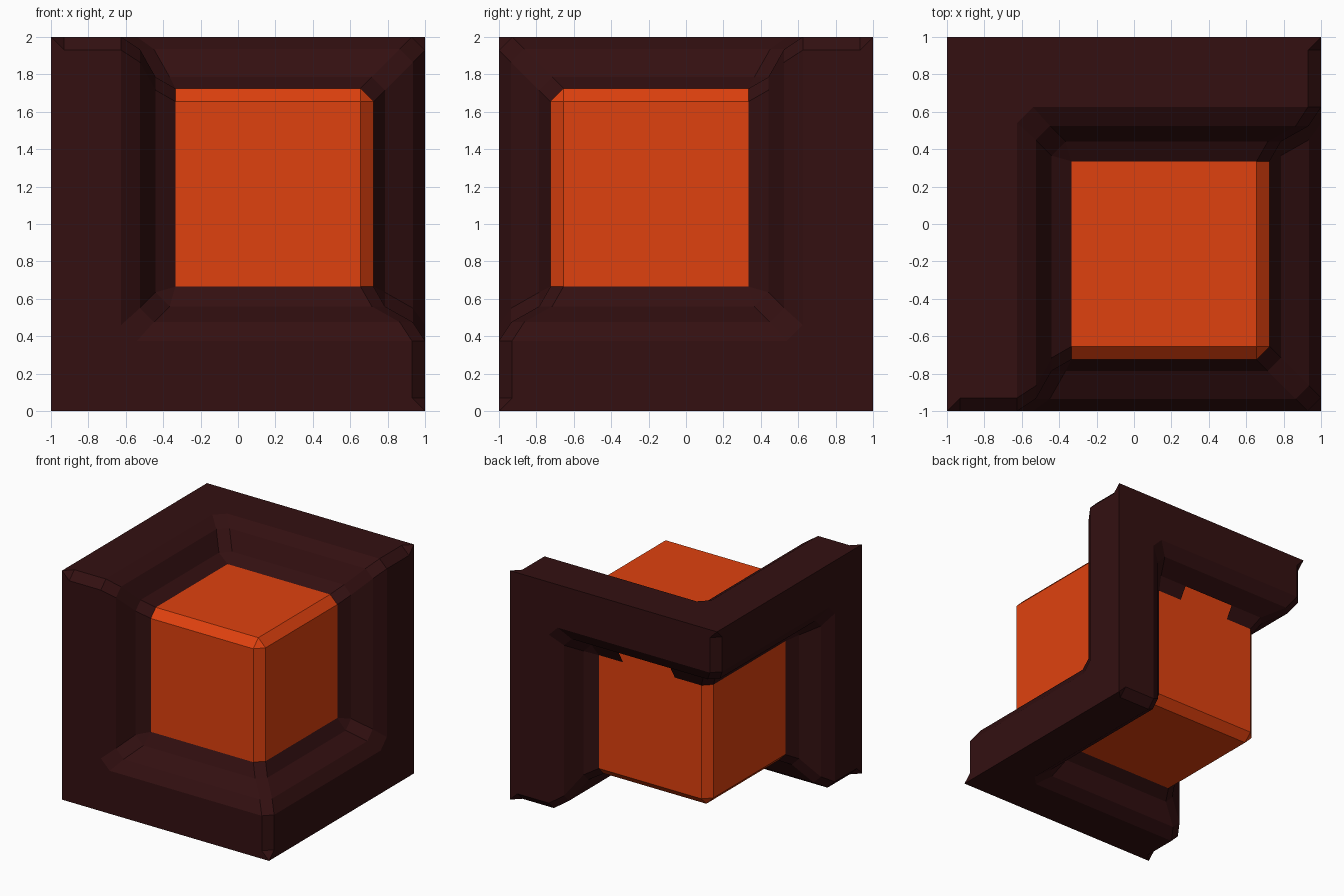
import bpy, bmesh
from mathutils import Vector

if "Cube" in bpy.data.objects:
    bpy.data.objects.remove(bpy.data.objects["Cube"])


def material(name, rgb):
    m = bpy.data.materials.new(name)
    m.diffuse_color = (*rgb, 1)
    m.use_nodes = True
    m.node_tree.nodes["Principled BSDF"].inputs["Base Color"].default_value = m.diffuse_color
    return m


orange = material("glowing_orange", (0.74, 0.053, 0.0045))
maroon = material("dark_maroon", (0.033, 0.0050, 0.0055))


def make_object(name, bm, mat):
    me = bpy.data.meshes.new(name)
    bm.to_mesh(me)
    bm.free()
    me.materials.append(mat)
    ob = bpy.data.objects.new(name, me)
    bpy.context.collection.objects.link(ob)
    return ob


# Core: cube with chamfered edges
HALF, CHAMFER = 0.725, 0.07
bm = bmesh.new()
bmesh.ops.create_cube(bm, size=2 * HALF)
bmesh.ops.bevel(bm, geom=bm.edges[:], offset=CHAMFER, segments=1,
                profile=0.5, affect='EDGES')
bmesh.ops.translate(bm, verts=bm.verts, vec=(0, 0, 1))
make_object("core_cube", bm, orange)

# Frame: six moulded bars along a zigzag of cube edges.
# Each cube side carries the same L-shaped panel, turned about the diagonal.
# Profile levels: (inset line, height, arm end, inner corner cut)
LEVELS = [(-1, 1, 1, 0),
          (-0.93, 1, 0.93, 0),
          (-0.625, 1, 0.93, 0.085),
          (-0.525, 0.935, 0.865, 0.075),
          (-0.44, 0.785, 0.715, 0.075),
          (-0.335, HALF, HALF - CHAMFER, 0)]
NOTCH = (-0.10, 0.40)   # gap in the lip on the back side


def outline(o, h, e, c):
    # first pair of points spans the chamfer shared with the next panel
    return [(o, e, h), (o, h, e), (o, h, o + c), (o + c, h, o),
            (NOTCH[0], h, o), (NOTCH[1], h, o), (e, h, o)]


def turn(p, k, s):
    p = p[-k:] + p[:-k] if k else p
    return Vector((s * p[0], -s * p[1], s * p[2]))


bm = bmesh.new()
shared = {}


def vert(co):
    key = tuple(round(v, 4) + 0.0 for v in co)
    if key not in shared:
        shared[key] = bm.verts.new(co + Vector((0, 0, 1)))
    return shared[key]


for s in (1, -1):
    for k in range(3):
        axis = turn((0, 1, 0), k, s)
        rows = [[vert(turn(p, k, s)) for p in outline(*lv)] for lv in LEVELS]
        for i in range(len(rows) - 1):
            for j in range(6):
                if s == -1 and k == 0 and i == 4 and j == 4:
                    continue   # lip notch
                quad = (rows[i][j], rows[i][j + 1],
                        rows[i + 1][j + 1], rows[i + 1][j])
                corners = list(dict.fromkeys(quad))
                if len(corners) < 3:
                    continue
                f = bm.faces.new(corners)
                f.normal_update()
                if f.normal.dot(axis) < 0:
                    f.normal_flip()
make_object("corner_frame", bm, maroon)
